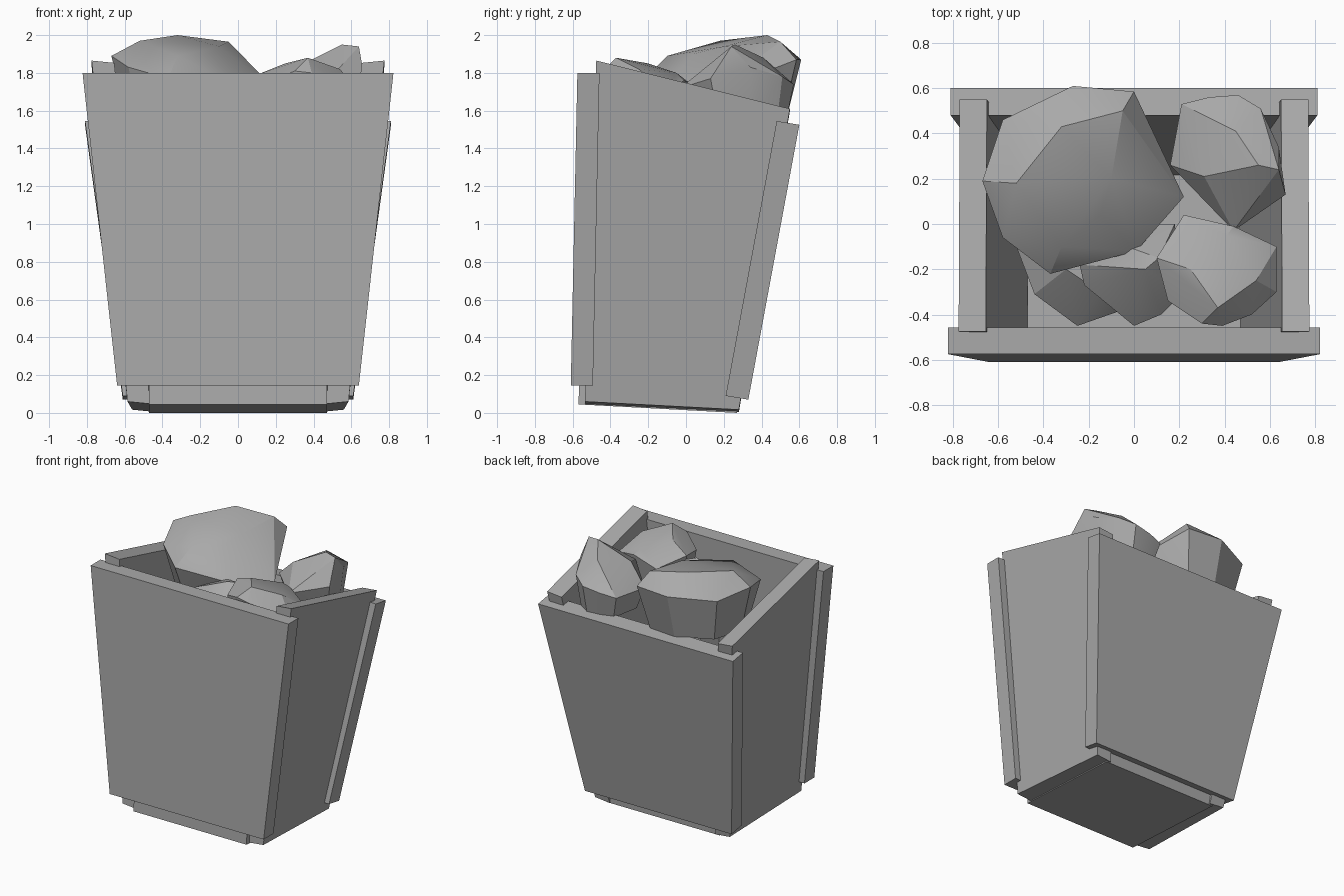
import bpy
import bmesh
import math
from mathutils import Vector

default_cube = bpy.data.objects.get("Cube")
if default_cube:
    bpy.data.objects.remove(default_cube, do_unlink=True)

# One plain grey for everything
grey = bpy.data.materials.new("plain_grey")
grey.use_nodes = True
colour = (0.4, 0.4, 0.4, 1.0)
grey.diffuse_color = colour
for node in grey.node_tree.nodes:
    if node.type == "BSDF_PRINCIPLED":
        node.inputs["Base Color"].default_value = colour


def finish(name, bm):
    """Turn a bmesh into a named, coloured object."""
    bmesh.ops.recalc_face_normals(bm, faces=bm.faces[:])
    mesh = bpy.data.meshes.new(name)
    bm.to_mesh(mesh)
    bm.free()
    mesh.materials.append(grey)
    obj = bpy.data.objects.new(name, mesh)
    bpy.context.collection.objects.link(obj)
    return obj


def panel(name, corners, offset):
    """Board made by sweeping a four-cornered outline along an offset."""
    bm = bmesh.new()
    face = bm.faces.new([bm.verts.new(c) for c in corners])
    swept = bmesh.ops.extrude_face_region(bm, geom=[face], use_keep_orig=True)
    moved = [v for v in swept["geom"] if isinstance(v, bmesh.types.BMVert)]
    bmesh.ops.translate(bm, verts=moved, vec=Vector(offset))
    return finish(name, bm)


def rock(name, base_height, top, outline, depth, shrink=0.8):
    """Faceted stone: convex hull of top points, outline and a smaller underside."""
    bm = bmesh.new()
    centre = sum((Vector(p) for p in outline), Vector()) / len(outline)
    for point in top + outline:
        bm.verts.new(Vector(point) + Vector((0, 0, base_height)))
    for point in outline:
        low = centre.lerp(Vector(point), shrink)
        bm.verts.new((low.x, low.y, base_height - depth))
    hull = bmesh.ops.convex_hull(bm, input=bm.verts[:])
    spare = {g for g in hull["geom_interior"] + hull["geom_unused"]
             if isinstance(g, bmesh.types.BMVert)}
    bmesh.ops.delete(bm, geom=list(spare), context="VERTS")
    bmesh.ops.dissolve_limit(bm, angle_limit=math.radians(4),
                             verts=bm.verts[:], edges=bm.edges[:])
    obj = finish(name, bm)
    bpy.ops.object.select_all(action="DESELECT")
    obj.select_set(True)
    bpy.context.view_layer.objects.active = obj
    bpy.ops.object.shade_smooth_by_angle(angle=math.radians(25))
    return obj


def tapered(low_half, low_y, low_z, high_half, high_y, high_z):
    """Symmetric trapezoid outline facing front or back."""
    return [(-low_half, low_y, low_z), (low_half, low_y, low_z),
            (high_half, high_y, high_z), (-high_half, high_y, high_z)]


# Front and back boards
panel("front_panel", tapered(.64, -.61, .145, .823, -.575, 1.8), (0, .117, 0))
panel("back_panel", tapered(.61, .33, .07, .81, .6, 1.525), (0, -.12, .02))

# Side boards with sloping top edge, mirrored
for side, label in ((1, "left"), (-1, "right")):
    corners = [(side * .585, -.535, .06), (side * .56, .28, .017),
               (side * .77, .55, 1.61), (side * .775, -.475, 1.865)]
    panel(label + "_panel", corners, (side * -.12, 0, -.012))

# Floor board
panel("floor_panel", [(-.47, -.57, .045), (.47, -.57, .045),
                      (.47, .27, 0), (-.47, .27, 0)], (0, .006, .12))

# Stones heaped in the bin, heights relative to each stone's base height
rock("large_back_rock", 1.8,
     [(-.32, .43, .2), (-.05, .5, .165), (-.1, .2, .14), (-.15, .04, .1),
      (-.32, -.1, .09), (-.52, .18, .17)],
     [(-.27, .61, .07), (0, .585, .07), (.22, .12, -.11), (.01, -.12, -.08),
      (-.37, -.22, -.03), (-.58, -.06, .03), (-.67, .19, .09), (-.58, .46, .06)],
     .26)

rock("left_back_rock", 1.75,
     [(.55, .26, .2), (.64, .24, .19), (.45, .41, .13), (.31, .21, .08)],
     [(.21, .53, -.05), (.33, .56, -.03), (.46, .57, -.01), (.56, .51, .03),
      (.64, .34, .08), (.67, .13, .02), (.44, -.03, -.03), (.16, .26, -.06)],
     .22)

rock("left_front_rock", 1.75,
     [(.37, -.37, .13), (.25, -.2, .1), (.41, -.05, .05), (.54, -.25, .07)],
     [(.22, .04, -.02), (.1, -.15, .04), (.15, -.34, 0), (.3, -.44, .06),
      (.39, -.45, .05), (.52, -.4, 0), (.63, -.3, -.04), (.63, -.1, -.05),
      (.44, -.01, .01)],
     .3)

rock("middle_front_rock", 1.6,
     [(.05, -.2, .17), (.11, -.15, .16), (-.03, -.1, .13)],
     [(-.24, -.18, .04), (-.22, -.27, 0), (0, -.45, -.05), (.12, -.4, -.02),
      (.22, -.3, 0), (.18, 0, 0), (-.1, 0, 0)],
     .2)

rock("low_front_rock", 1.4,
     [(-.3, -.2, .1), (-.15, -.3, .06)],
     [(-.52, -.1, 0), (-.44, -.31, -.02), (-.25, -.45, -.08), (-.05, -.38, -.05),
      (0, -.1, 0), (-.3, .05, .02)],
     .25)
